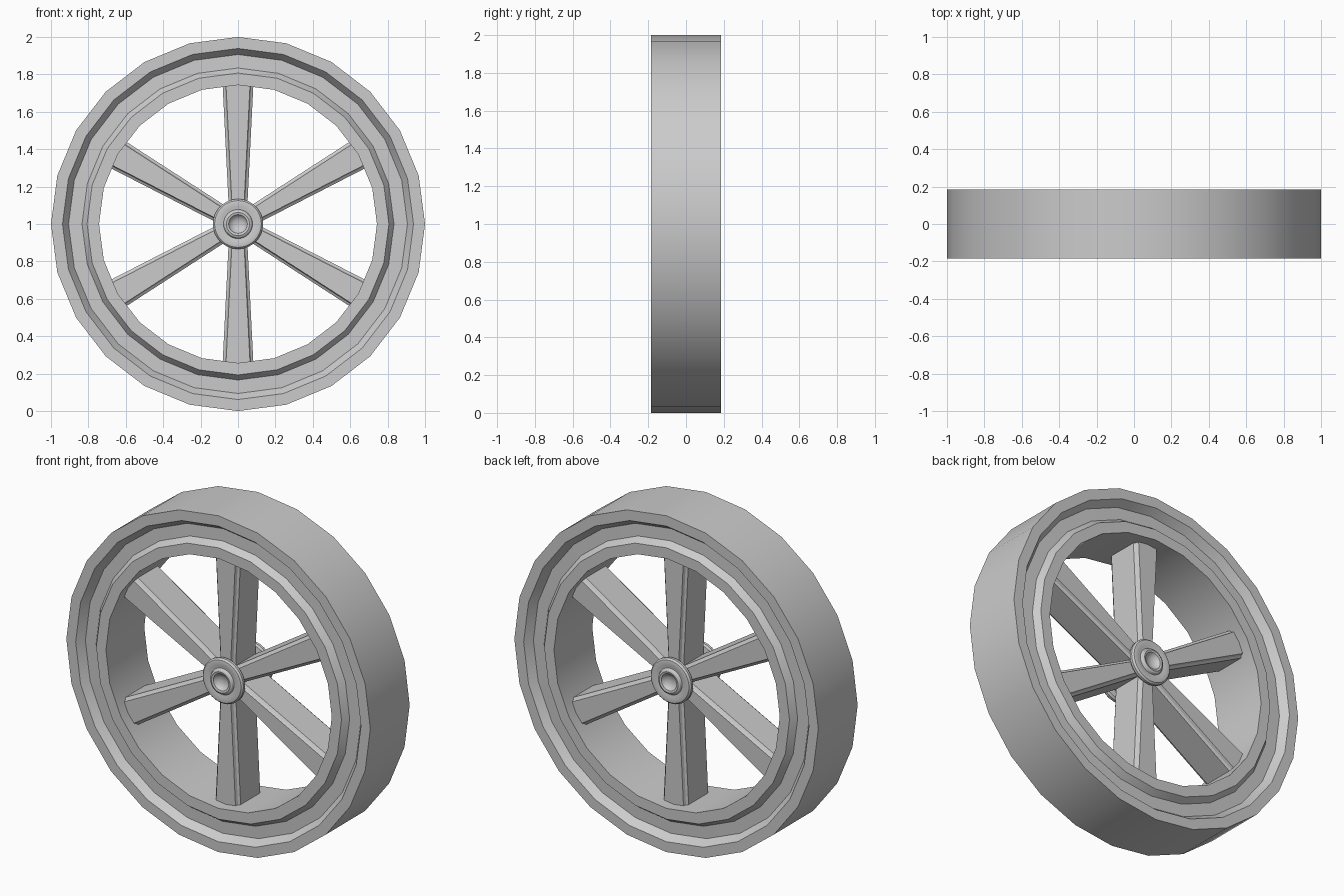
import bpy, bmesh
from math import sin, cos, pi, radians
from mathutils import Matrix, Vector

if "Cube" in bpy.data.objects:
    bpy.data.objects.remove(bpy.data.objects["Cube"])

CENTRE = Vector((0, 0, 1))


def finish(bm, name):
    bmesh.ops.remove_doubles(bm, verts=bm.verts, dist=1e-5)
    bmesh.ops.recalc_face_normals(bm, faces=bm.faces)
    mesh = bpy.data.meshes.new(name)
    bm.to_mesh(mesh)
    bm.free()
    ob = bpy.data.objects.new(name, mesh)
    ob.location = CENTRE
    bpy.context.collection.objects.link(ob)
    bpy.ops.object.select_all(action='DESELECT')
    ob.select_set(True)
    bpy.context.view_layer.objects.active = ob
    bpy.ops.object.shade_smooth_by_angle(angle=radians(30))
    return ob


def lathe(name, half_profile, sides, closed):
    """Spin a front (radius, y) profile plus its mirrored back around the Y axis."""
    profile = half_profile + [(r, -y) for r, y in reversed(half_profile)]
    bm = bmesh.new()
    rings = []
    for r, y in profile:
        if r == 0:
            rings.append([bm.verts.new((0, y, 0))] * sides)
        else:
            rings.append([bm.verts.new((r * sin(2 * pi * i / sides), y, r * cos(2 * pi * i / sides)))
                          for i in range(sides)])
    pairs = list(zip(rings, rings[1:]))
    if closed:
        pairs.append((rings[-1], rings[0]))
    for a, b in pairs:
        for i in range(sides):
            j = (i + 1) % sides
            quad = list(dict.fromkeys((a[i], a[j], b[j], b[i])))
            bm.faces.new(quad)
    return finish(bm, name)


# Rim with a recessed groove on each face
lathe("rim", [(0.743, -0.18), (0.807, -0.18), (0.834, -0.142), (0.906, -0.14),
              (0.9385, -0.185), (1.0, -0.185)], 24, True)

# Hub with rounded flanges, raised boss and centre dimple
lathe("hub", [(0, -0.135), (0.025, -0.138), (0.042, -0.148), (0.05, -0.16), (0.062, -0.163),
              (0.072, -0.158), (0.078, -0.147), (0.09, -0.148), (0.11, -0.153), (0.125, -0.15),
              (0.134, -0.14), (0.134, -0.125), (0.125, -0.115), (0.09, -0.11)], 32, False)


# Six tapered spokes with stepped front and back edges
def section(bm, w, r):
    quarter = [(w - 0.018, -0.115), (w - 0.012, -0.1), (w, -0.092)]
    right = quarter + [(x, -y) for x, y in reversed(quarter)]
    outline = right + [(-x, y) for x, y in reversed(right)]
    return [bm.verts.new((x, y, r)) for x, y in outline]


for k in range(6):
    bm = bmesh.new()
    inner, outer = section(bm, 0.048, 0.06), section(bm, 0.083, 0.76)
    n = len(inner)
    for i in range(n):
        j = (i + 1) % n
        bm.faces.new((inner[i], inner[j], outer[j], outer[i]))
    bm.faces.new(inner)
    bm.faces.new(outer)
    bm.transform(Matrix.Rotation(k * pi / 3, 4, 'Y'))
    finish(bm, f"spoke_{k + 1}")
